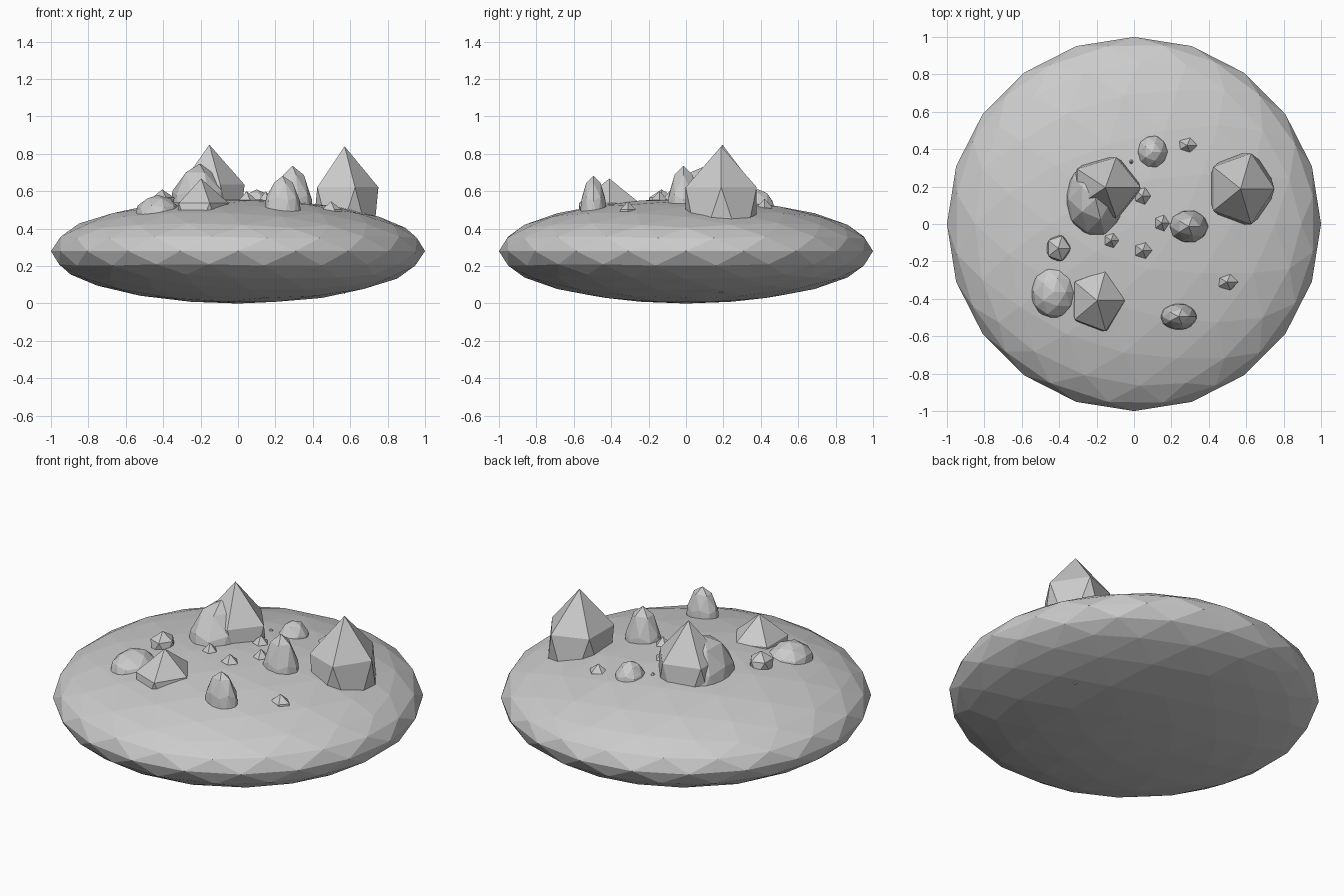
import bpy

stone = bpy.data.materials.new("light grey stone")
stone.diffuse_color = (0.6, 0.6, 0.6, 1)


def rock(name, detail, centre, size):
    """Flat-shaded icosphere stretched to the given half sizes."""
    bpy.ops.mesh.primitive_ico_sphere_add(subdivisions=detail, radius=1, location=centre)
    ob = bpy.context.object
    ob.name = name
    ob.scale = size
    bpy.ops.object.transform_apply(location=False, rotation=False, scale=True)
    ob.data.materials.append(stone)
    return ob


# Wide flattened ground body
rock("ground_base", 3, (0, 0, 0.28), (1, 1, 0.28))

# Sharp five-sided crags
rock("crag_right", 1, (0.57, 0.188, 0.445), (0.202, 0.223, 0.395))
rock("crag_centre", 1, (-0.153, 0.195, 0.462), (0.21, 0.19, 0.387))
rock("crag_front", 1, (-0.197, -0.41, 0.43), (0.165, 0.192, 0.238))

# Rounded boulders
rock("boulder_centre", 2, (-0.206, 0.133, 0.44), (0.17, 0.217, 0.307))
rock("boulder_right", 2, (0.292, -0.013, 0.41), (0.115, 0.097, 0.326))
rock("boulder_front", 2, (0.238, -0.495, 0.44), (0.104, 0.076, 0.242))
rock("boulder_left", 2, (-0.43, -0.364, 0.46), (0.126, 0.147, 0.12))
rock("boulder_back", 2, (0.099, 0.385, 0.48), (0.088, 0.095, 0.13))

# Small pebbles: x, y, top height, half width, half depth
pebbles = [
    (-0.405, -0.13, 0.61, 0.073, 0.079),
    (0.045, 0.15, 0.6, 0.05, 0.053),
    (0.148, 0.005, 0.6, 0.046, 0.05),
    (-0.122, -0.088, 0.6, 0.046, 0.045),
    (0.047, -0.142, 0.6, 0.055, 0.05),
    (0.284, 0.42, 0.56, 0.06, 0.047),
    (0.497, -0.31, 0.546, 0.066, 0.05),
    (-0.015, 0.332, 0.555, 0.04, 0.04),
]
for i, (x, y, top, w, d) in enumerate(pebbles):
    h = 0.08
    rock(f"pebble_{i + 1}", 1, (x, y, top - h), (w, d, h))
